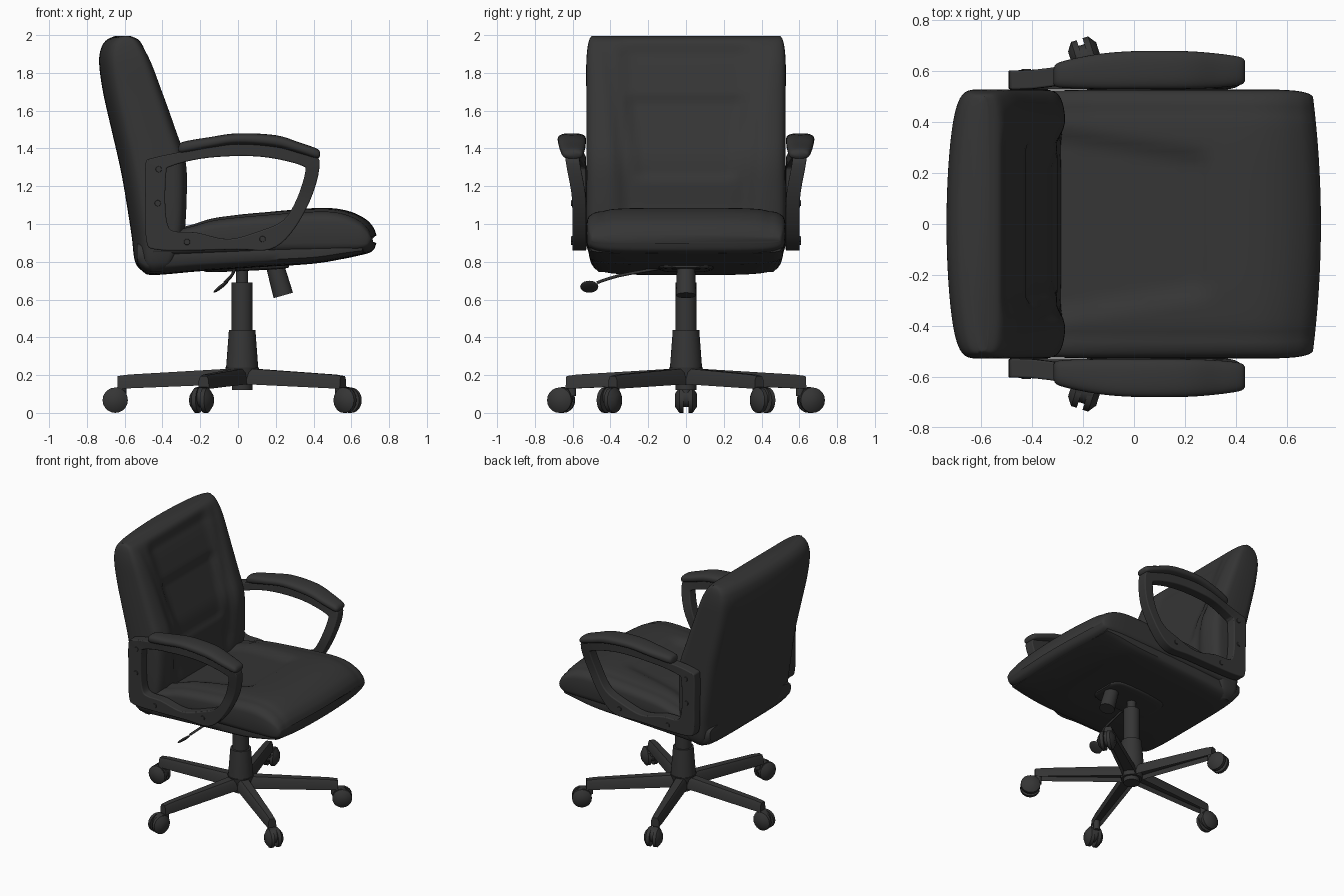
import bpy, bmesh, math
from mathutils import Vector, Matrix

if "Cube" in bpy.data.objects:
    bpy.data.objects.remove(bpy.data.objects["Cube"])

mat = bpy.data.materials.new("charcoal")
mat.diffuse_color = (0.036, 0.036, 0.036, 1)
mat.use_nodes = True
mat.node_tree.nodes["Principled BSDF"].inputs["Base Color"].default_value = mat.diffuse_color


def finish(name, bm, bevel=0):
    bmesh.ops.recalc_face_normals(bm, faces=bm.faces)
    me = bpy.data.meshes.new(name)
    bm.to_mesh(me)
    bm.free()
    me.materials.append(mat)
    ob = bpy.data.objects.new(name, me)
    bpy.context.collection.objects.link(ob)
    if bevel:
        b = ob.modifiers.new("bevel", 'BEVEL')
        b.width, b.segments, b.limit_method = bevel, 3, 'ANGLE'
        b.angle_limit = math.radians(50)
    return ob


def spline(pts, k, closed=False):
    """Catmull-Rom resampling of tuples of any length."""
    n, out = len(pts), []
    for i in range(n if closed else n - 1):
        g = [pts[(i + j) % n] if closed else pts[min(max(i + j, 0), n - 1)] for j in (-1, 0, 1, 2)]
        for s in range(k):
            t = s / k
            out.append(tuple(0.5 * (2 * b + (c - a) * t + (2 * a - 5 * b + 4 * c - d) * t * t
                                    + (3 * b - a - 3 * c + d) * t ** 3) for a, b, c, d in zip(*g)))
    return out if closed else out + [pts[-1]]


def bridge(bm, rings, loop=False):
    n = len(rings[0])
    pairs = list(zip(rings, rings[1:])) + ([(rings[-1], rings[0])] if loop else [])
    for a, b in pairs:
        for i in range(n):
            bm.faces.new((a[i], a[(i + 1) % n], b[(i + 1) % n], b[i]))


def loft(name, rows, axis, fn=None, n=6, m=24, k=5, bow=None):
    """Padded body; rows are (position, low, high, y_min, y_max)."""
    bm, rings = bmesh.new(), []
    for s, lo, hi, ya, yb in spline(rows, k):
        ring = []
        for i in range(2 * m):
            top = i < m
            u = (i / m if top else 2 - i / m) * 2 - 1
            yy = math.sin(u * math.pi / 2)
            h = max(0, 1 - abs(yy) ** n) ** (1 / n)
            y = (ya + yb) / 2 + yy * (yb - ya) / 2
            d = (lo + hi) / 2 + (h if top else -h) * (hi - lo) / 2
            if top and fn:
                d -= fn(s, y) * h
            co = Vector((s, y, d) if axis == 'x' else (d, y, s))
            if bow:
                co.x += bow(s, y, top)
            ring.append(bm.verts.new(co))
        rings.append(ring)
    bridge(bm, rings)
    bm.faces.new(rings[0])
    bm.faces.new(rings[-1])
    return finish(name, bm)


def rod(name, p, q, r1, r2=None, seg=24):
    p, q = Vector(p), Vector(q)
    d = q - p
    M = Matrix.Translation((p + q) / 2) @ d.to_track_quat('Z', 'Y').to_matrix().to_4x4()
    bm = bmesh.new()
    bmesh.ops.create_cone(bm, cap_ends=True, segments=seg, radius1=r1,
                          radius2=r1 if r2 is None else r2, depth=d.length, matrix=M)
    return finish(name, bm)


def step(a, b, x):
    t = min(max((x - a) / (b - a), 0), 1)
    return t * t * (3 - 2 * t)


# Backrest with side bolsters, creases and a sunken lumbar panel
def back_relief(z, y):
    w = 0.24 + 0.13 * (z - 1.2)
    a = abs(y)
    fade = step(0.9, 1.1, z) * (1 - step(1.88, 1.99, z))
    crease = 0.010 * math.exp(-((a - w - 0.08) / 0.03) ** 2)
    panel = 0.02 * (1 - step(w - 0.02, w + 0.03, a)) * step(1.22, 1.28, z) * (1 - step(1.64, 1.69, z))
    return fade * (crease + panel + 0.035 * (1 - step(0.28, 0.42, a)))


back = [(0.745, -0.50, -0.40, .46), (0.80, -.545, -.33, .505), (0.95, -.565, -.28, .525),
        (1.2, -.605, -.265, .528), (1.35, -.635, -.275, .528), (1.5, -.67, -.325, .528),
        (1.7, -.715, -.395, .528), (1.85, -.735, -.45, .528), (1.93, -.725, -.49, .522),
        (1.975, -.695, -.525, .512), (1.995, -.65, -.57, .50)]
loft("backrest", [(z, a, b, -w, w) for z, a, b, w in back], 'z', back_relief, n=7, m=44, k=7,
     bow=lambda z, y, front: 0 if front else 0.04 * (y / .53) ** 2)


# Seat cushion with a shallow sitting hollow
def seat_relief(x, y):
    w = 0.25 - 0.15 * (x - 0.28)
    a = abs(y)
    return 0.028 * (1 - step(w - 0.03, w + 0.06, a)) * (1 - step(0.24, 0.32, x)) + \
        0.006 * math.exp(-((a - 0.44) / 0.02) ** 2)


def front_bow(x, y, top):
    return -0.035 * step(.3, .73, x) * (y / .53) ** 2


seat = [(-.45, .82, .95, .52), (-.25, .82, 1.0, .525), (-.1, .82, 1.04, .527), (.2, .825, 1.07, .527),
        (.45, .825, 1.085, .527), (.58, .83, 1.07, .527), (.67, .84, 1.03, .522),
        (.715, .86, .985, .512), (.733, .90, .94, .50)]
loft("seat_cushion", [(x, a, b, -w, w) for x, a, b, w in seat], 'x', seat_relief, n=5, m=44, k=7,
     bow=front_bow)

# Seat pan and mechanism plate below
pan = [(-.535, .79, .90, .48), (-.50, .745, .92, .49), (-.44, .73, .92, .495), (-.2, .75, .92, .505),
       (.1, .77, .92, .51), (.4, .79, .92, .515), (.58, .82, .92, .515), (.69, .845, .9, .505)]
loft("seat_pan", [(x, a, b, -w, w) for x, a, b, w in pan], 'x', n=4.5, bow=front_bow)
loft("mechanism_plate", [(-.18, .75, .78, -.08, .08), (-.12, .745, .80, -.14, .14),
                         (.2, .76, .80, -.14, .14), (.27, .77, .80, -.08, .08)], 'x', n=4)

# Armrests: closed loop frame, soft pad and screws on each side
outer = [(-.49, 1.31), (-.49, 1.1), (-.485, .91), (-.44, .865), (-.25, .86), (0, .865), (.17, .865),
         (.28, .95), (.38, 1.12), (.43, 1.29), (.40, 1.37), (.2, 1.42), (0, 1.43), (-.2, 1.40), (-.45, 1.35)]
inner = [(-.38, 1.27), (-.385, 1.1), (-.37, .99), (-.33, .96), (-.22, .955), (-.05, .92), (.12, .965),
         (.24, 1.02), (.31, 1.13), (.355, 1.27), (.335, 1.31), (.17, 1.35), (0, 1.36), (-.2, 1.345), (-.355, 1.305)]
pad = [(-.315, 1.385, 1.41, .55, .61), (-.29, 1.375, 1.435, .535, .635), (-.15, 1.40, 1.46, .53, .665),
       (0, 1.42, 1.48, .53, .678), (.2, 1.405, 1.47, .53, .678), (.33, 1.37, 1.43, .535, .668),
       (.415, 1.345, 1.40, .545, .655), (.435, 1.36, 1.38, .56, .64)]
for side, tag in ((1, "left"), (-1, "right")):
    bm, rings = bmesh.new(), []
    for (xo, zo), (xi, zi) in zip(spline(outer, 4, True), spline(inner, 4, True)):
        ring = []
        for x, z, t in ((xo, zo, -1), (xo, zo, 1), (xi, zi, 1), (xi, zi, -1)):
            y = 0.565 + 0.04 * step(1.1, 1.4, z) * step(-.45, -.1, x) + t * 0.037
            ring.append(bm.verts.new((x, side * y, z)))
        rings.append(ring)
    bridge(bm, rings, True)
    finish(tag + "_arm_frame", bm, 0.018)
    loft(tag + "_arm_pad", [(x, a, b, *sorted((side * c, side * d))) for x, a, b, c, d in pad],
         'x', n=2.6, m=16)
    for x, z in ((-.42, 1.29), (-.425, 1.11), (-.27, .905), (.13, .92)):
        rod(tag + "_arm_screw", (x, side * .59, z), (x, side * .608, z), .02, .015, 12)

# Gas column, stacked from the hub up
C = 0.022
for z0, z1, r0, r1 in ((.12, .16, .055, .055), (.15, .24, .07, .09), (.24, .44, .085, .07),
                       (.43, .69, .056, .056), (.68, .79, .032, .032)):
    rod("column", (C, 0, z0), (C, 0, z1), r0, r1, 32)

# Tension knob and height lever
rod("tension_knob", (.187, 0, .81), (.24, 0, .622), .047, .053)
path = spline([(-.01, -.08, .775), (-.02, -.2, .755), (-.035, -.36, .725), (-.07, -.47, .69)], 3)
for p, q in zip(path, path[1:]):
    rod("height_lever", p, q, .008, .008, 10)
bm = bmesh.new()
bmesh.ops.create_uvsphere(bm, u_segments=20, v_segments=12, radius=1, matrix=Matrix.Translation(
    (-.09, -.512, .668)) @ Matrix.Rotation(math.radians(-38), 4, 'Y') @ Matrix.Diagonal((.05, .048, .01, 1)))
finish("lever_paddle", bm)

# Five-star base: hollow legs with twin-wheel casters
for deg, R in ((180, .672), (108, .695), (-108, .695), (36, .69), (-36, .69)):
    F = Matrix.Translation((C, 0, 0)) @ Matrix.Rotation(math.radians(deg), 4, 'Z')
    P = lambda r, t, z: F @ Vector((r, t, z))
    bm, rings = bmesh.new(), []
    for r, w, zb, zt in ((.0, .05, .15, .235), (.1, .045, .15, .232), (.6, .033, .13, .203), (.66, .03, .13, .195)):
        rings.append([bm.verts.new(P(r, t, z)) for t, z in
                      ((-w, zb), (w, zb), (w * .9, zt - .02), (w * .6, zt), (-w * .6, zt), (-w * .9, zt - .02))])
    bridge(bm, rings)
    bm.faces.new(rings[0])
    bm.faces.new(rings[-1])
    bmesh.ops.recalc_face_normals(bm, faces=bm.faces)
    bm.normal_update()
    under = [f for f in bm.faces if f.normal.z < -.9]
    bmesh.ops.inset_region(bm, faces=under, thickness=.01, depth=0)
    bmesh.ops.translate(bm, verts=list({v for f in under for v in f.verts}), vec=(0, 0, .03))
    finish("base_leg", bm)
    rod("caster_stem", P(.635, 0, .09), P(.635, 0, .17), .022, .022, 16)
    rod("caster_hood", P(R - .01, -.03, .083), P(R - .01, .03, .083), .053, .053, 20)
    for s in (1, -1):
        rod("caster_wheel", P(R, s * .012, .067), P(R, s * .035, .067), .067, .067, 20)
        rod("caster_wheel_cap", P(R, s * .035, .067), P(R, s * .058, .067), .067, .035, 20)

# Smooth shading, sharp edges kept
for ob in bpy.context.scene.objects:
    ob.select_set(True)
    bpy.context.view_layer.objects.active = ob
bpy.ops.object.shade_smooth_by_angle(angle=math.radians(40))
